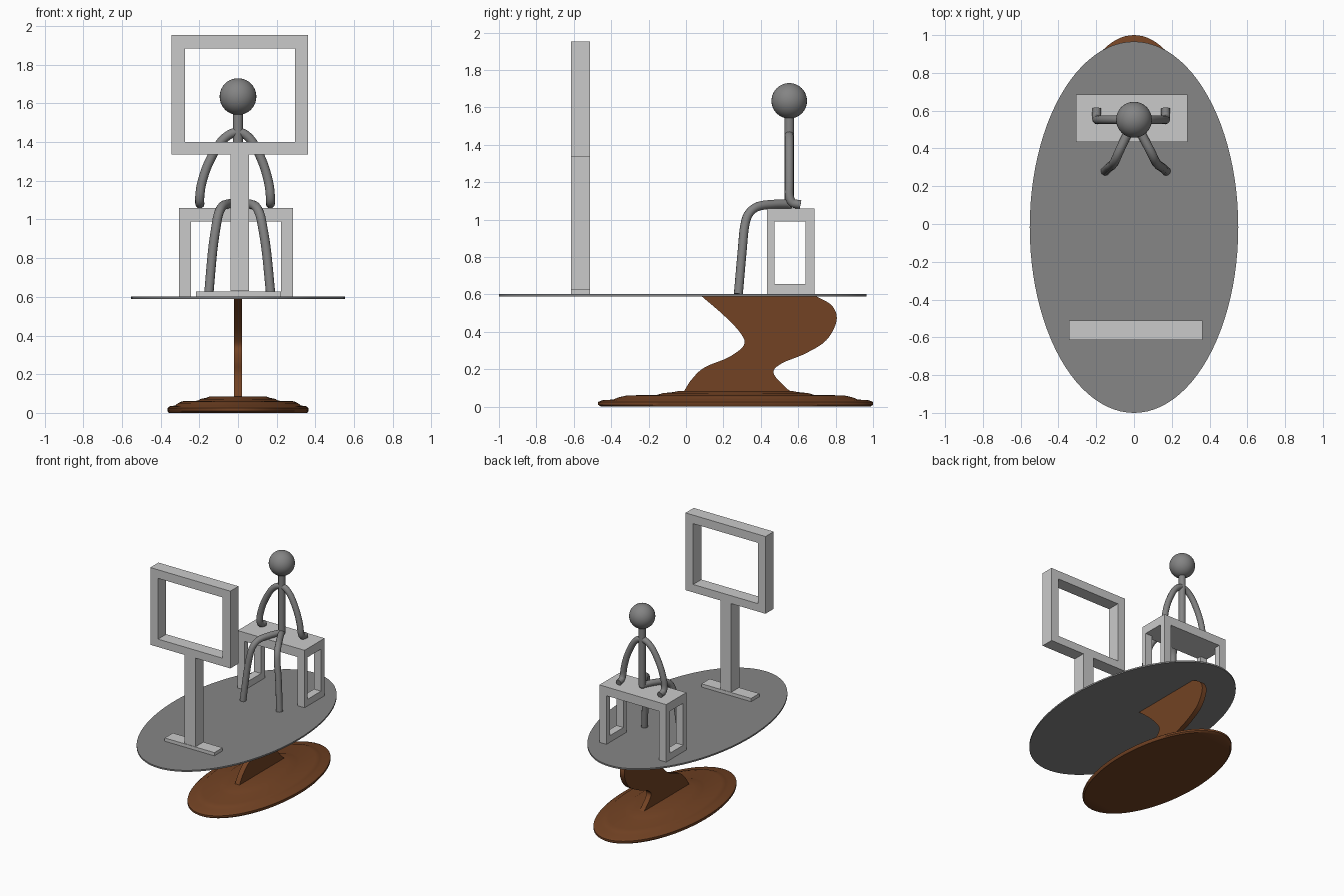
import bpy, bmesh, math
from mathutils import Vector

if "Cube" in bpy.data.objects:
    bpy.data.objects.remove(bpy.data.objects["Cube"])


def material(name, rgb):
    m = bpy.data.materials.new(name)
    m.diffuse_color = (*rgb, 1)
    m.use_nodes = True
    m.node_tree.nodes["Principled BSDF"].inputs["Base Color"].default_value = m.diffuse_color
    return m


LIGHT = material("light grey", (0.59, 0.59, 0.59))
GREY = material("disc grey", (0.24, 0.24, 0.24))
FIGURE = material("figure grey", (0.23, 0.23, 0.23))
BROWN = material("brown", (0.17, 0.055, 0.017))


def finish(bm, name, mat, smooth=None):
    bmesh.ops.recalc_face_normals(bm, faces=bm.faces)
    me = bpy.data.meshes.new(name)
    bm.to_mesh(me)
    bm.free()
    ob = bpy.data.objects.new(name, me)
    bpy.context.collection.objects.link(ob)
    me.materials.append(mat)
    if smooth:
        select(ob)
        bpy.ops.object.shade_smooth_by_angle(angle=math.radians(smooth))
    return ob


def select(ob):
    bpy.ops.object.select_all(action='DESELECT')
    ob.select_set(True)
    bpy.context.view_layer.objects.active = ob


def box(name, x0, x1, y0, y1, z0, z1, mat=LIGHT):
    bm = bmesh.new()
    bmesh.ops.create_cube(bm, size=1)
    for v in bm.verts:
        v.co = ((x0 + x1) / 2 + v.co.x * (x1 - x0),
                (y0 + y1) / 2 + v.co.y * (y1 - y0),
                (z0 + z1) / 2 + v.co.z * (z1 - z0))
    return finish(bm, name, mat)


def spline(pts, n=8):
    """Smooth path through the given points (Catmull-Rom)."""
    p = [Vector(q) for q in pts]
    p = [2 * p[0] - p[1]] + p + [2 * p[-1] - p[-2]]
    out = []
    for a, b, c, d in zip(p, p[1:], p[2:], p[3:]):
        for i in range(n):
            t = i / n
            out.append(0.5 * (2 * b + (c - a) * t + (2 * a - 5 * b + 4 * c - d) * t * t
                              + (3 * b - a - 3 * c + d) * t ** 3))
    return out + [p[-2]]


def lathe(name, profile, rx, ry, cy, mat, smooth, n=96):
    """Elliptical revolve of a (radius fraction, z) profile."""
    bm = bmesh.new()
    rings = [[bm.verts.new((r * rx * math.cos(2 * math.pi * i / n),
                            cy + r * ry * math.sin(2 * math.pi * i / n), z))
              for i in range(n)] for r, z in profile]
    for a, b in zip(rings, rings[1:]):
        for i in range(n):
            j = (i + 1) % n
            bm.faces.new((a[i], a[j], b[j], b[i]))
    bm.faces.new(rings[0])
    bm.faces.new(rings[-1])
    return finish(bm, name, mat, smooth)


def tube(name, pts, radius):
    cu = bpy.data.curves.new(name, 'CURVE')
    cu.dimensions = '3D'
    cu.bevel_depth = radius
    cu.bevel_resolution = 4
    cu.use_fill_caps = True
    path = spline(pts)
    s = cu.splines.new('POLY')
    s.points.add(len(path) - 1)
    for sp, co in zip(s.points, path):
        sp.co = (*co, 1)
    ob = bpy.data.objects.new(name, cu)
    bpy.context.collection.objects.link(ob)
    cu.materials.append(FIGURE)
    select(ob)
    bpy.ops.object.convert(target='MESH')
    bpy.ops.object.shade_smooth_by_angle(angle=math.radians(50))


def ball(name, centre, radius):
    bm = bmesh.new()
    bmesh.ops.create_uvsphere(bm, u_segments=32, v_segments=20, radius=radius)
    bmesh.ops.translate(bm, verts=bm.verts, vec=centre)
    finish(bm, name, FIGURE, 60)


# stepped oval base and oval platform
lathe("base", [(0.98, 0), (1, 0.01), (1, 0.025), (0.97, 0.034), (0.89, 0.038), (0.85, 0.05),
               (0.79, 0.06), (0.57, 0.063), (0.53, 0.072), (0.45, 0.078), (0.41, 0.084)],
      0.365, 0.735, 0.265, BROWN, 40)
lathe("platform", [(1, 0.59), (1, 0.602)], 0.552, 0.983, -0.017, GREY, 30)

# S-shaped stem: side profile given thickness
left = spline([(0.08, 0.593, 0), (0.20, 0.49, 0), (0.29, 0.395, 0), (0.31, 0.33, 0), (0.23, 0.265, 0),
               (0.10, 0.21, 0), (0.03, 0.145, 0), (-0.018, 0.07, 0)])
right = spline([(0.58, 0.07, 0), (0.53, 0.105, 0), (0.468, 0.18, 0), (0.51, 0.23, 0), (0.64, 0.285, 0),
                (0.75, 0.355, 0), (0.805, 0.46, 0), (0.78, 0.54, 0), (0.69, 0.593, 0)])
bm = bmesh.new()
face = bm.faces.new([bm.verts.new((-0.02, p.x, p.y)) for p in left + right])
ext = bmesh.ops.extrude_face_region(bm, geom=[face])
bmesh.ops.translate(bm, vec=(0.04, 0, 0),
                    verts=[v for v in ext["geom"] if isinstance(v, bmesh.types.BMVert)])
finish(bm, "stem", BROWN, 40)

# bench: seat and two open side frames
box("seat", -0.306, 0.284, 0.433, 0.686, 0.99, 1.06)
for side, x in (("left", -0.306), ("right", 0.222)):
    box(side + "_front_leg", x, x + 0.062, 0.433, 0.472, 0.6, 0.99)
    box(side + "_back_leg", x, x + 0.062, 0.64, 0.686, 0.6, 0.99)
    box(side + "_bottom_rail", x, x + 0.062, 0.472, 0.64, 0.6, 0.655)

# standing open frame on a post
Y = (-0.615, -0.512)
box("frame_bottom", -0.343, 0.363, *Y, 1.337, 1.40)
box("frame_top", -0.343, 0.363, *Y, 1.885, 1.953)
box("frame_left", -0.343, -0.275, *Y, 1.40, 1.885)
box("frame_right", 0.295, 0.363, *Y, 1.40, 1.885)
box("post", -0.04, 0.056, *Y, 0.63, 1.337)
box("post_foot", -0.216, 0.222, *Y, 0.6, 0.628)

# seated figure
ball("head", (0, 0.552, 1.635), 0.095)
tube("torso", [(0, 0.552, 1.57), (0, 0.552, 1.3), (0, 0.552, 1.08)], 0.026)
ball("hip", (0, 0.55, 1.083), 0.026)
for side, sx, hand, foot in (("left", -1, 0.197, 0.152), ("right", 1, 0.167, 0.170)):
    k = hand / 0.197
    arm = [(0, 0.552, 1.455), (0.05, 0.552, 1.435), (0.10, 0.552, 1.385), (0.155, 0.552, 1.285),
           (0.187, 0.552, 1.19), (0.197, 0.553, 1.125), (0.198, 0.57, 1.09), (0.197, 0.612, 1.08)]
    tube(side + "_arm", [(sx * x * k, y, z) for x, y, z in arm], 0.0235)
    f = foot / 0.152
    leg = [(0, 0.55, 1.083), (0.038, 0.47, 1.082), (0.078, 0.385, 1.07), (0.10, 0.335, 1.03),
           (0.114, 0.313, 0.96), (0.132, 0.30, 0.83), (0.152, 0.28, 0.602)]
    tube(side + "_leg", [(sx * x * f, y, z) for x, y, z in leg], 0.024)
